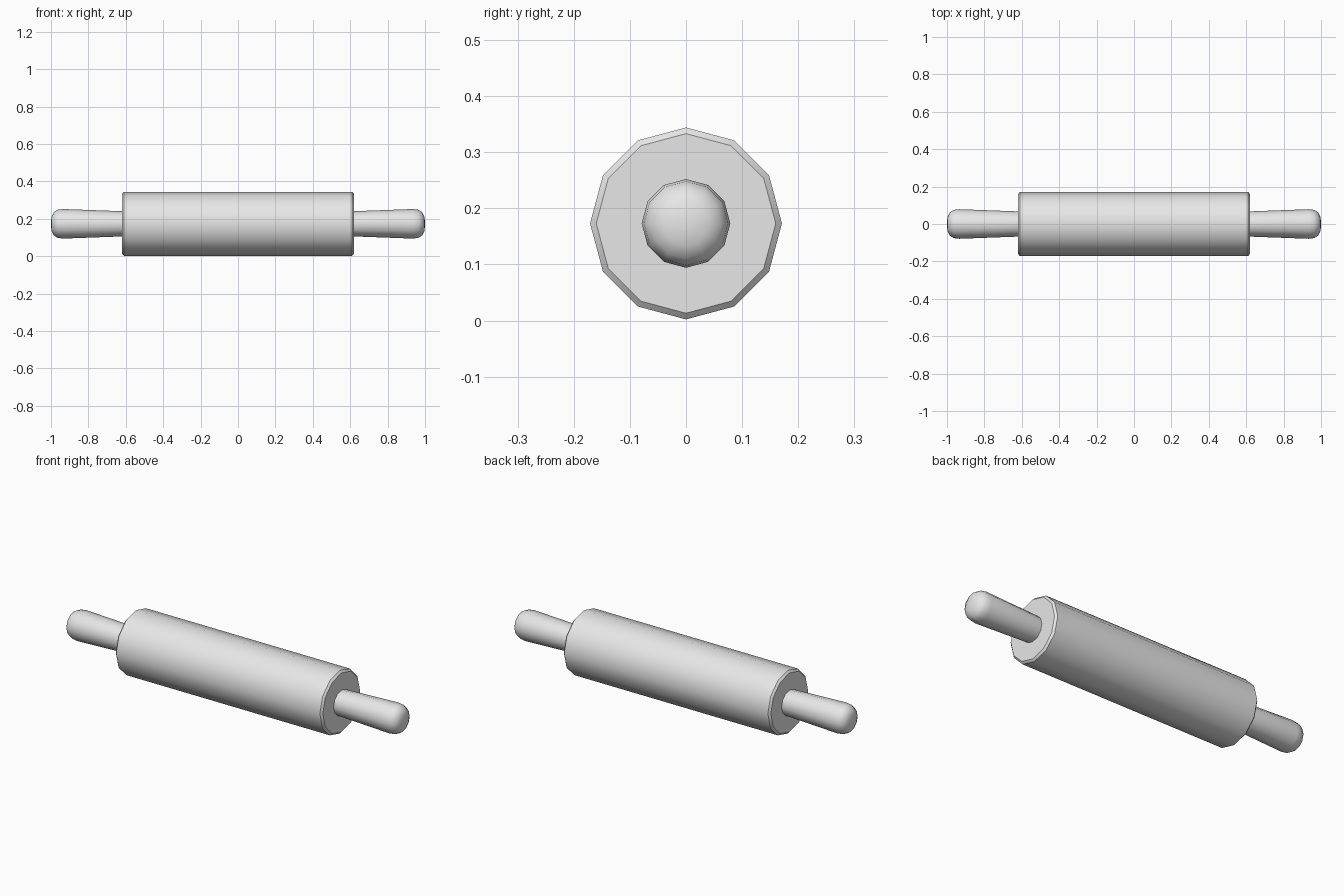
import bpy, math

cube = bpy.data.objects.get("Cube")
if cube:
    bpy.data.objects.remove(cube, do_unlink=True)

SIDES = 12
AXIS_Z = 0.173

grey = bpy.data.materials.new("light grey")
grey.use_nodes = True
grey.diffuse_color = (0.8, 0.8, 0.8, 1)
grey.node_tree.nodes["Principled BSDF"].inputs["Base Color"].default_value = (0.8, 0.8, 0.8, 1)


def lathe_x(name, profile, angle):
    """Turn an (x, radius) profile, listed left to right, around the x axis."""
    verts, faces = [], []
    for x, r in profile:
        for i in range(SIDES):
            a = 2 * math.pi * i / SIDES
            verts.append((x, r * math.cos(a), r * math.sin(a)))
    for ring in range(len(profile) - 1):
        for i in range(SIDES):
            a, b = ring * SIDES + i, ring * SIDES + (i + 1) % SIDES
            faces.append((a, a + SIDES, b + SIDES, b))
    faces.append(tuple(range(SIDES)))
    last = (len(profile) - 1) * SIDES
    faces.append(tuple(reversed(range(last, last + SIDES))))
    # Winding above points inward, so reverse every face
    faces = [f[::-1] for f in faces]
    mesh = bpy.data.meshes.new(name)
    mesh.from_pydata(verts, [], faces)
    mesh.materials.append(grey)
    mesh.update()
    obj = bpy.data.objects.new(name, mesh)
    obj.location.z = AXIS_Z
    bpy.context.collection.objects.link(obj)
    bpy.ops.object.select_all(action="DESELECT")
    obj.select_set(True)
    bpy.context.view_layer.objects.active = obj
    bpy.ops.object.shade_smooth_by_angle(angle=math.radians(angle))
    return obj


# Roller barrel with chamfered rims
lathe_x("roller", [(-0.62, 0.16), (-0.61, 0.171), (0.61, 0.171), (0.62, 0.16)], 35)

# Flared handles with rounded ends
handle = [(0.61, 0.067), (0.935, 0.079), (0.965, 0.075), (0.985, 0.062),
          (0.996, 0.04), (1.0, 0.012)]
lathe_x("left_handle", handle, 60)
lathe_x("right_handle", [(-x, r) for x, r in reversed(handle)], 60)
